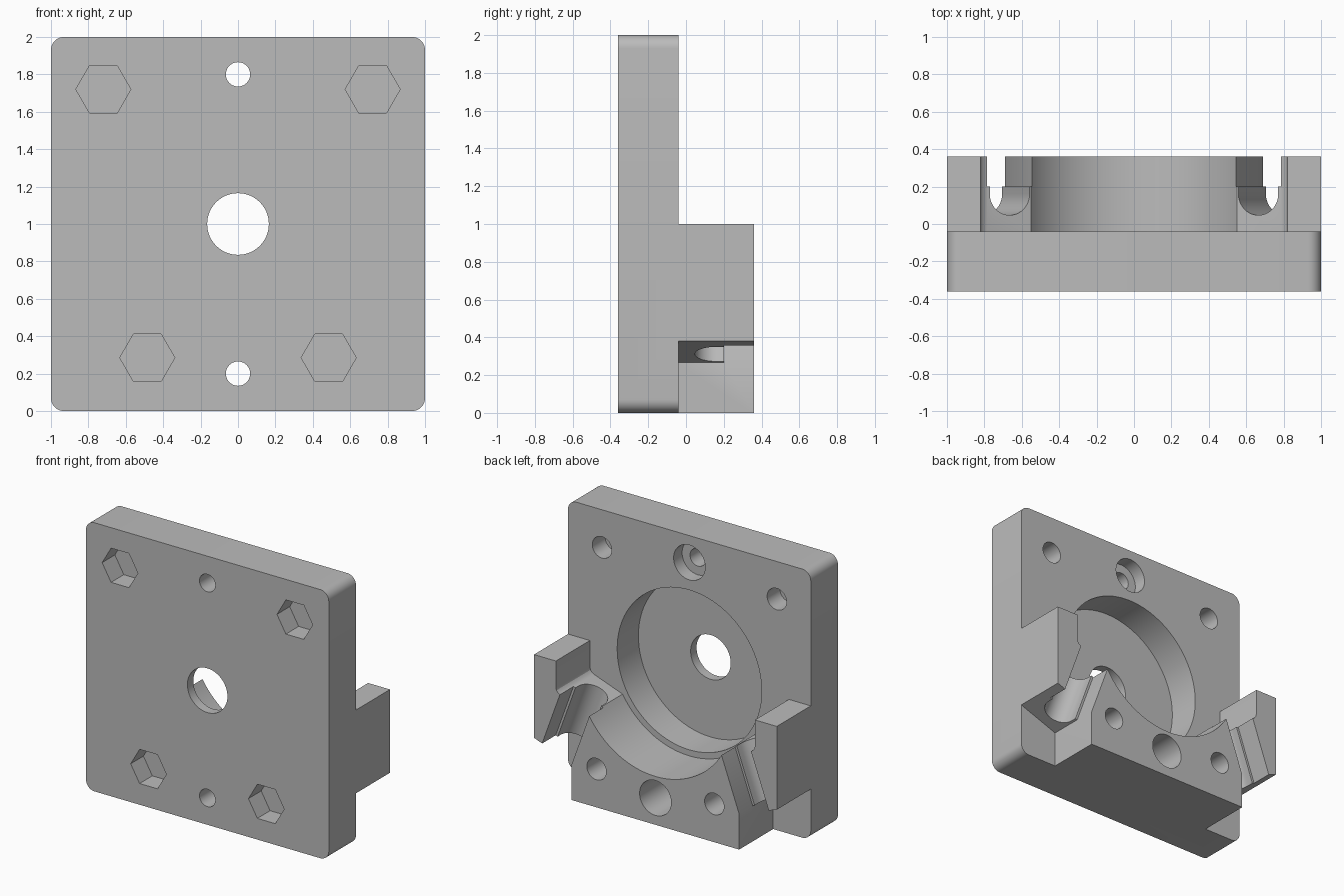
import bpy, bmesh
from math import sin, cos, pi, radians, tan
from mathutils import Vector

cube = bpy.data.objects.get("Cube")
if cube:
    bpy.data.objects.remove(cube, do_unlink=True)

GREY = (0.5, 0.5, 0.5, 1)
mat = bpy.data.materials.new("grey plastic")
mat.use_nodes = True
mat.diffuse_color = GREY
mat.node_tree.nodes["Principled BSDF"].inputs["Base Color"].default_value = GREY

FRONT, BACK, REAR = -0.36, -0.04, 0.36   # plate front, plate back, holder back
TILT = radians(20)                       # lean of the clamp slots
AXIS_Y = Vector((0, 1, 0))


def prism(name, pts, start, end, u=Vector((1, 0, 0)), v=Vector((0, 0, 1))):
    """Extrude a 2D outline, drawn on axes u and v, from start to end."""
    bm = bmesh.new()
    rings = [[bm.verts.new(o + u * a + v * b) for a, b in pts] for o in (start, end)]
    bm.faces.new(rings[0])
    bm.faces.new(rings[1][::-1])
    n = len(pts)
    for i in range(n):
        j = (i + 1) % n
        bm.faces.new((rings[0][j], rings[0][i], rings[1][i], rings[1][j]))
    bmesh.ops.recalc_face_normals(bm, faces=bm.faces)
    mesh = bpy.data.meshes.new(name)
    bm.to_mesh(mesh)
    bm.free()
    mesh.materials.append(mat)
    obj = bpy.data.objects.new(name, mesh)
    bpy.context.collection.objects.link(obj)
    return obj


def arc(cx, cy, r, a0, a1, n):
    """Points along an arc, angles in degrees."""
    return [(cx + r * cos(radians(a0 + (a1 - a0) * i / n)),
             cy + r * sin(radians(a0 + (a1 - a0) * i / n))) for i in range(n + 1)]


def combine(target, tool, operation):
    mod = target.modifiers.new(tool.name, 'BOOLEAN')
    mod.operation, mod.solver, mod.object = operation, 'EXACT', tool
    bpy.context.view_layer.objects.active = target
    bpy.ops.object.modifier_apply(modifier=mod.name)
    bpy.data.objects.remove(tool, do_unlink=True)


def bore(target, x, z, r, y0, y1, sides=48):
    """Cut a round or polygonal hole along y."""
    pts = arc(x, z, r, 0, 360, sides)[:-1]
    combine(target, prism("bore", pts, AXIS_Y * y0, AXIS_Y * y1), 'DIFFERENCE')


# Mounting plate with rounded corners
R = 0.07
outline = []
for sx, cz, a in ((1, 2 - R, 0), (-1, 2 - R, 90), (-1, R, 180), (1, R, 270)):
    outline += arc(sx * (1 - R), cz, R, a, a + 90, 8)
body = prism("mounting_bracket", outline, AXIS_Y * FRONT, AXIS_Y * BACK)

# Holder: saddle, tilted shelves, pillars and a narrow foot
shelf = lambda x: 0.77 + (x - 0.82) * tan(TILT)
half = [(0.69, 0), (0.69, 0.267), (1, 0.38), (1, 1), (0.82, 1),
        (0.82, 0.805), (0.815, 0.783), (0.804, 0.769), (0.787, shelf(0.787))]
saddle = arc(0, 1, 0.64, -30.7, -149.3, 40)
profile = half + saddle + [(-x, z) for x, z in reversed(half)]
combine(body, prism("holder", profile, AXIS_Y * (BACK - 0.02), AXIS_Y * REAR), 'UNION')

# Tilted clamp slots: round-bottomed groove with a wider mouth
for s in (1, -1):
    base = Vector((s * 0.812, 0, 0.309))
    along = Vector((-s * sin(TILT), 0, cos(TILT)))
    across = Vector((cos(TILT), 0, s * sin(TILT)))
    groove = arc(0, 0.16, 0.113, 180, 360, 20) + [
        (0.113, 0.2), (0.13, 0.2), (0.13, 0.5), (-0.13, 0.5), (-0.13, 0.2), (-0.113, 0.2)]
    combine(body, prism("slot", groove, base - along * 0.2, base + along * 0.65,
                        across, AXIS_Y), 'DIFFERENCE')

# Round pocket and centre hole
bore(body, 0, 1, 0.595, -0.29, BACK + 0.2, 96)
bore(body, 0, 1, 0.165, -0.5, 0)

# Counterbored screw holes on the centre line
for z in (0.2, 1.8):
    bore(body, 0, z, 0.065, -0.5, 0.5)
    bore(body, 0, z, 0.13, -0.14, 0.5)

# Corner fixings: hexagonal nut traps in front, round holes behind
for x, z in ((0.72, 1.72), (0.485, 0.285)):
    for s in (1, -1):
        bore(body, s * x, z, 0.147, -0.5, -0.21, 6)
        bore(body, s * x, z, 0.08, -0.19, 0.5, 32)

bpy.ops.object.select_all(action='DESELECT')
body.select_set(True)
bpy.context.view_layer.objects.active = body
bpy.ops.object.shade_smooth_by_angle(angle=radians(25))
